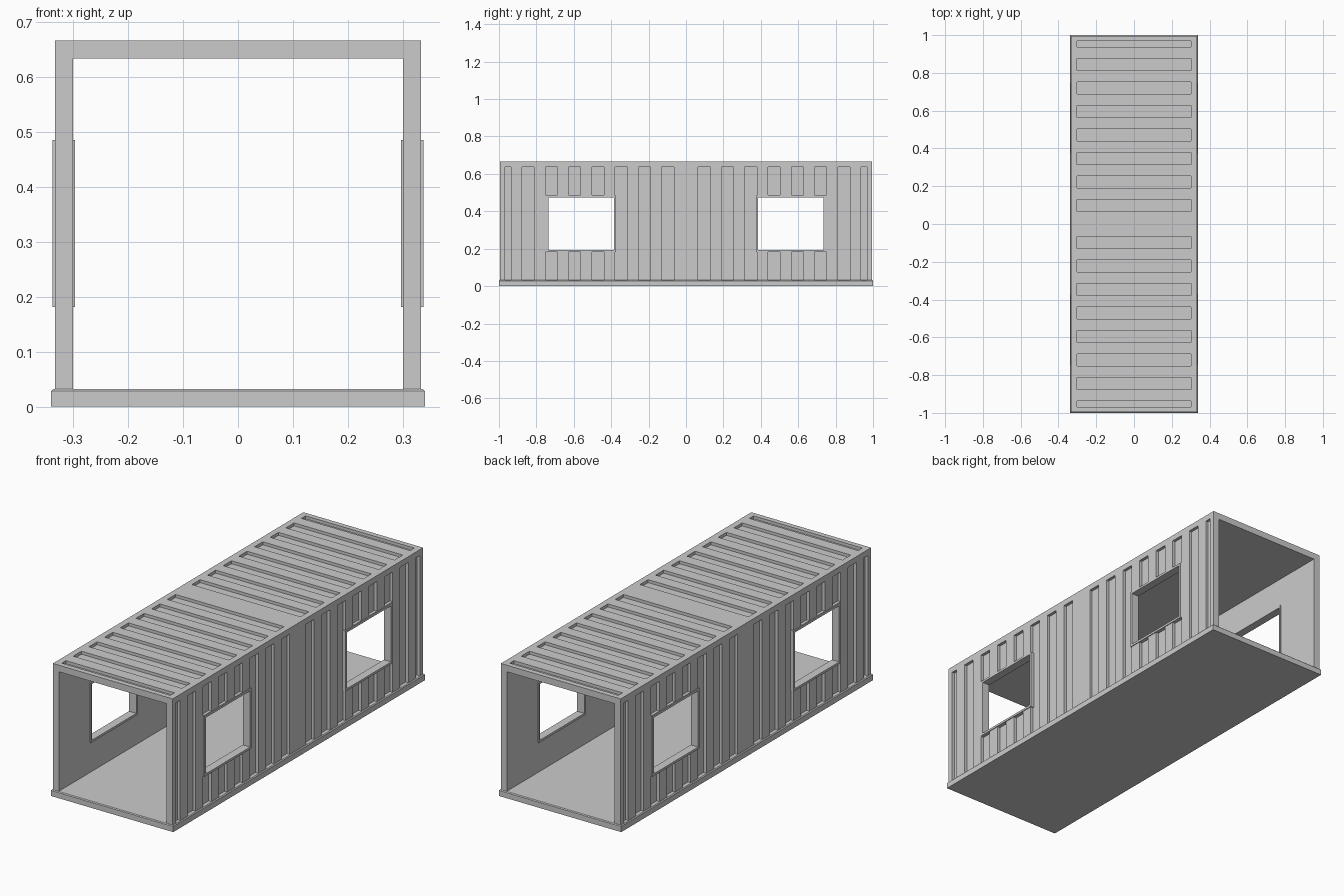
import bpy
import bmesh
from mathutils import Vector

if "Cube" in bpy.data.objects:
    bpy.data.objects.remove(bpy.data.objects["Cube"])


def add_box(bm, lo, hi):
    lo, hi = Vector(lo), Vector(hi)
    verts = bmesh.ops.create_cube(bm, size=1)["verts"]
    for v in verts:
        v.co = Vector(((lo[i] + hi[i]) / 2 + v.co[i] * (hi[i] - lo[i])) for i in range(3))
    return verts


def make_object(name, boxes):
    bm = bmesh.new()
    for lo, hi in boxes:
        add_box(bm, lo, hi)
    mesh = bpy.data.meshes.new(name)
    bm.to_mesh(mesh)
    bm.free()
    ob = bpy.data.objects.new(name, mesh)
    bpy.context.collection.objects.link(ob)
    return ob


def cut(target, cutter):
    cutter.hide_render = True
    mod = target.modifiers.new("cut", 'BOOLEAN')
    mod.operation, mod.object, mod.solver = 'DIFFERENCE', cutter, 'EXACT'
    bpy.context.view_layer.objects.active = target
    bpy.ops.object.modifier_apply(modifier=mod.name)
    bpy.data.objects.remove(cutter)


W, H, L = 0.333, 0.666, 0.995       # shell half width, height, half length
WALL, DEPTH, FLOOR = 0.033, 0.015, 0.032
WY0, WY1, WZ0, WZ1 = 0.374, 0.746, 0.181, 0.485   # window frame outline
T = 0.011                           # window frame thickness

# Floor slab with chamfered top edge
base = make_object("floor_slab", [((-0.34, -1, 0), (0.34, 1, FLOOR))])
bm = bmesh.new()
bm.from_mesh(base.data)
top = [e for e in bm.edges if all(v.co.z > 0.01 for v in e.verts)]
bmesh.ops.bevel(bm, geom=top, offset=0.004, segments=1, affect='EDGES')
bm.to_mesh(base.data)
bm.free()

# Walls and roof as one open-ended shell
shell = make_object("walls_and_roof", [((-W, -L, FLOOR), (W, L, H))])
cut(shell, make_object("interior_cutter",
                       [((-W + WALL, -1.2, -0.1), (W - WALL, 1.2, H - WALL))]))

# Window openings through both walls
cut(shell, make_object("window_cutter", [
    ((-0.5, min(s * (WY0 + T), s * (WY1 - T)), WZ0 + T),
     (0.5, max(s * (WY0 + T), s * (WY1 - T)), WZ1 - T)) for s in (-1, 1)]))

# Recessed grooves across roof and walls, interrupted by the windows
spans = [(0.065 + 0.1245 * i, 0.130 + 0.1245 * i) for i in range(7)] + [(0.936, 0.969)]
spans += [(-b, -a) for a, b in spans]
grooves = []
for a, b in spans:
    grooves.append(((-0.302, a, H - DEPTH), (0.302, b, H + 0.1)))
    mid = abs(a + b) / 2
    if WY0 < mid < WY1:
        heights = [(0.02, WZ0 + 0.001), (WZ1 + 0.002, 0.636)]
    else:
        heights = [(0.02, 0.636)]
    for z0, z1 in heights:
        grooves.append(((W - DEPTH, a, z0), (W + 0.1, b, z1)))
        grooves.append(((-W - 0.1, a, z0), (-W + DEPTH, b, z1)))
cut(shell, make_object("groove_cutter", grooves))

# Window frames
for sx, side in ((-1, "left"), (1, "right")):
    x0, x1 = sorted((sx * 0.296, sx * 0.337))
    for sy, end in ((-1, "front"), (1, "back")):
        y0, y1 = sorted((sy * WY0, sy * WY1))
        frame = make_object(f"window_frame_{side}_{end}", [((x0, y0, WZ0), (x1, y1, WZ1))])
        cut(frame, make_object("frame_cutter", [
            ((x0 - 0.1, y0 + T, WZ0 + T), (x1 + 0.1, y1 - T, WZ1 - T))]))
